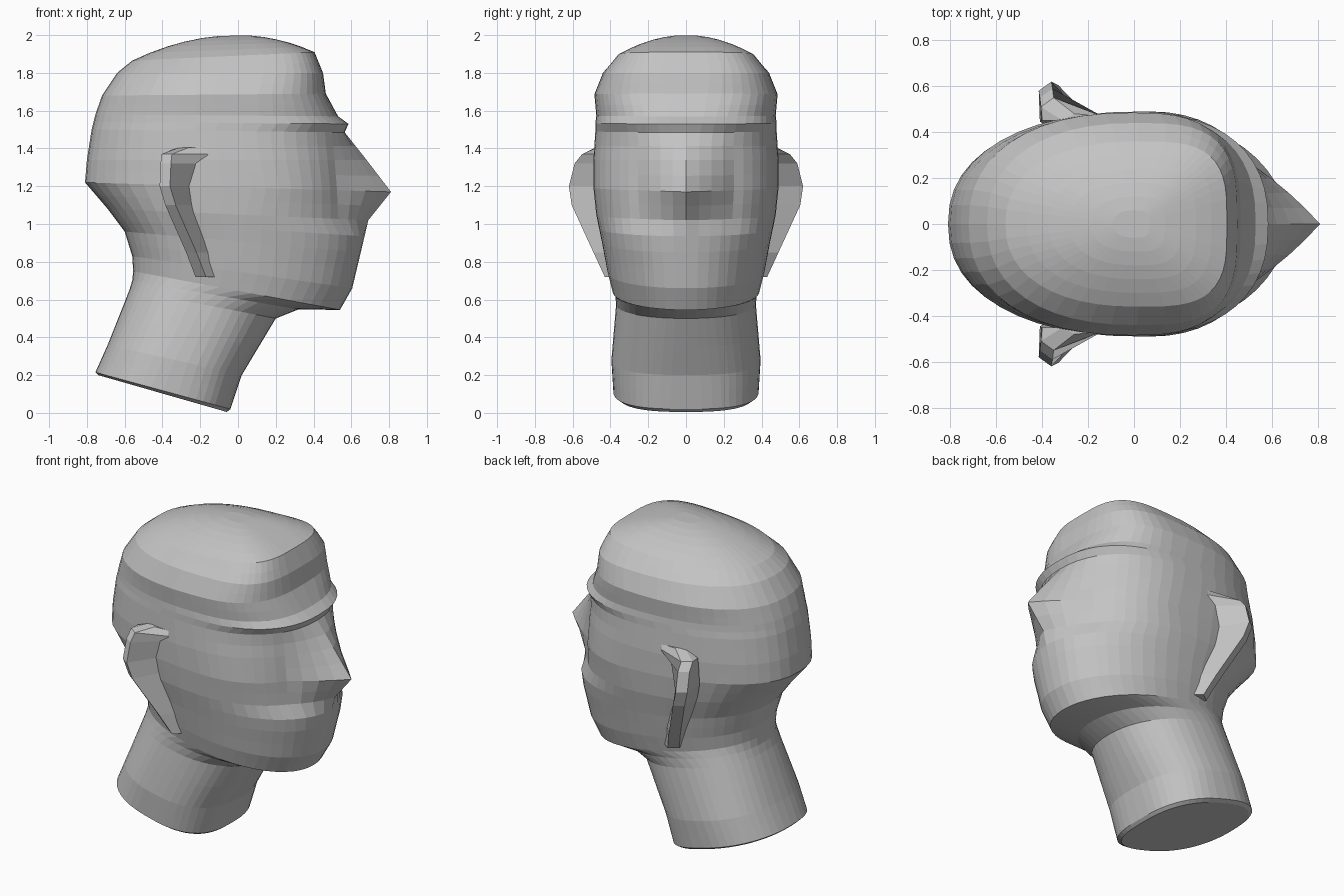
import bpy, bmesh, math

if "Cube" in bpy.data.objects:
    bpy.data.objects.remove(bpy.data.objects["Cube"])

grey = bpy.data.materials.new("plain grey")
grey.diffuse_color = (0.55, 0.55, 0.55, 1)
grey.use_nodes = True
grey.node_tree.nodes["Principled BSDF"].inputs["Base Color"].default_value = grey.diffuse_color


def clamp(v):
    return max(0.0, min(1.0, v))


def loft(name, rings):
    """Skin a list of equal-length closed rings and cap both ends."""
    bm = bmesh.new()
    vs = [[bm.verts.new(p) for p in r] for r in rings]
    n = len(vs[0])
    for a, b in zip(vs, vs[1:]):
        for i in range(n):
            j = (i + 1) % n
            bm.faces.new((a[i], a[j], b[j], b[i]))
    bm.faces.new(vs[0])
    bm.faces.new(vs[-1])
    bmesh.ops.recalc_face_normals(bm, faces=bm.faces)
    me = bpy.data.meshes.new(name)
    bm.to_mesh(me)
    bm.free()
    me.materials.append(grey)
    ob = bpy.data.objects.new(name, me)
    bpy.context.collection.objects.link(ob)
    return ob


def head_ring(xb, zb, xf, zf, w, count=48):
    """Tilted cross-section: rounded back, squarer forehead, pointed nose."""
    xm = xb + (xf - xb) * (.5 + .1 * clamp((zf - .8) / .8))
    front = 2.1 + .6 * clamp(1 - zf / .55) + 1.3 * clamp((zf - 1.45) / .4)
    nose = .22 * max(0, min((zf - .92) / .25, (1.48 - zf) / .31))
    pts = []
    for i in range(count):
        a = 2 * math.pi * i / count
        c, s = math.cos(a), math.sin(a)
        n = front if c > 0 else 2.3
        y = math.copysign(abs(s) ** (2 / n), s) * w
        u = abs(c) ** (2 / n)
        if c > 0:
            x = xm + u * (xf - nose - xm) + nose * max(0, 1 - abs(y) / .25)
        else:
            x = xm - u * (xm - xb)
        pts.append((x, y, zb + (x - xb) / (xf - xb) * (zf - zb)))
    return pts


# back x, back z, front x, front z, half width
sections = [
    (-.74, .20, -.06, .005, .36),    # neck
    (-.755, .215, -.04, .02, .385),
    (-.69, .36, .02, .20, .395),
    (-.575, .65, .20, .50, .37),
    (-.56, .70, .32, .548, .375),    # jaw
    (-.555, .75, .54, .545, .39),
    (-.56, .83, .605, .66, .415),
    (-.60, .96, .65, .85, .445),
    (-.69, 1.08, .69, 1.02, .475),   # mouth
    (-.81, 1.22, .81, 1.17, .49),    # nose
    (-.80, 1.34, .68, 1.34, .49),
    (-.775, 1.50, .565, 1.485, .48),
    (-.765, 1.54, .585, 1.53, .48),  # brow
    (-.755, 1.58, .53, 1.57, .475),
    (-.72, 1.68, .465, 1.69, .485),  # forehead
    (-.64, 1.80, .45, 1.80, .44),
    (-.56, 1.865, .405, 1.91, .36),
]
# add a ring halfway between wide-spaced sections
rows = [sections[0]]
for a, b in zip(sections, sections[1:]):
    if b[3] - a[3] > .1:
        rows.append(tuple((p + q) / 2 for p, q in zip(a, b)))
    rows.append(b)
# domed crown shrinking from the last section
xb, zb, xf, zf, w = sections[-1]
for k in range(5, 0, -1):
    u = k / 6
    rows.append((xb * u, 2 - (2 - zb) * u * u,
                 xf * u, 2 - (2 - zf) * u * u, w * u))
loft("head_and_neck", [head_ring(*r) for r in rows])

# ears: z, root front x, rim x, rim y
ear = [
    (1.405, -.14, -.26, .48),
    (1.37, -.14, -.35, .55),
    (1.32, -.22, -.355, .59),
    (1.20, -.26, -.36, .62),
    (1.10, -.24, -.33, .605),
    (.85, -.14, -.22, .49),
    (.72, -.09, -.17, .43),
]
rings = []
for z, root_x, x, y in ear:
    root_y = .37 + .1 * clamp((z - .72) / .5)
    rings.append([(root_x, root_y, z), (x, y, z),
                  (x - .055, y - .04, z), (x - .05, root_y - .02, z)])
ears = loft("ears", rings)
mir = ears.modifiers.new("mirror", 'MIRROR')
mir.use_axis = (False, True, False)
